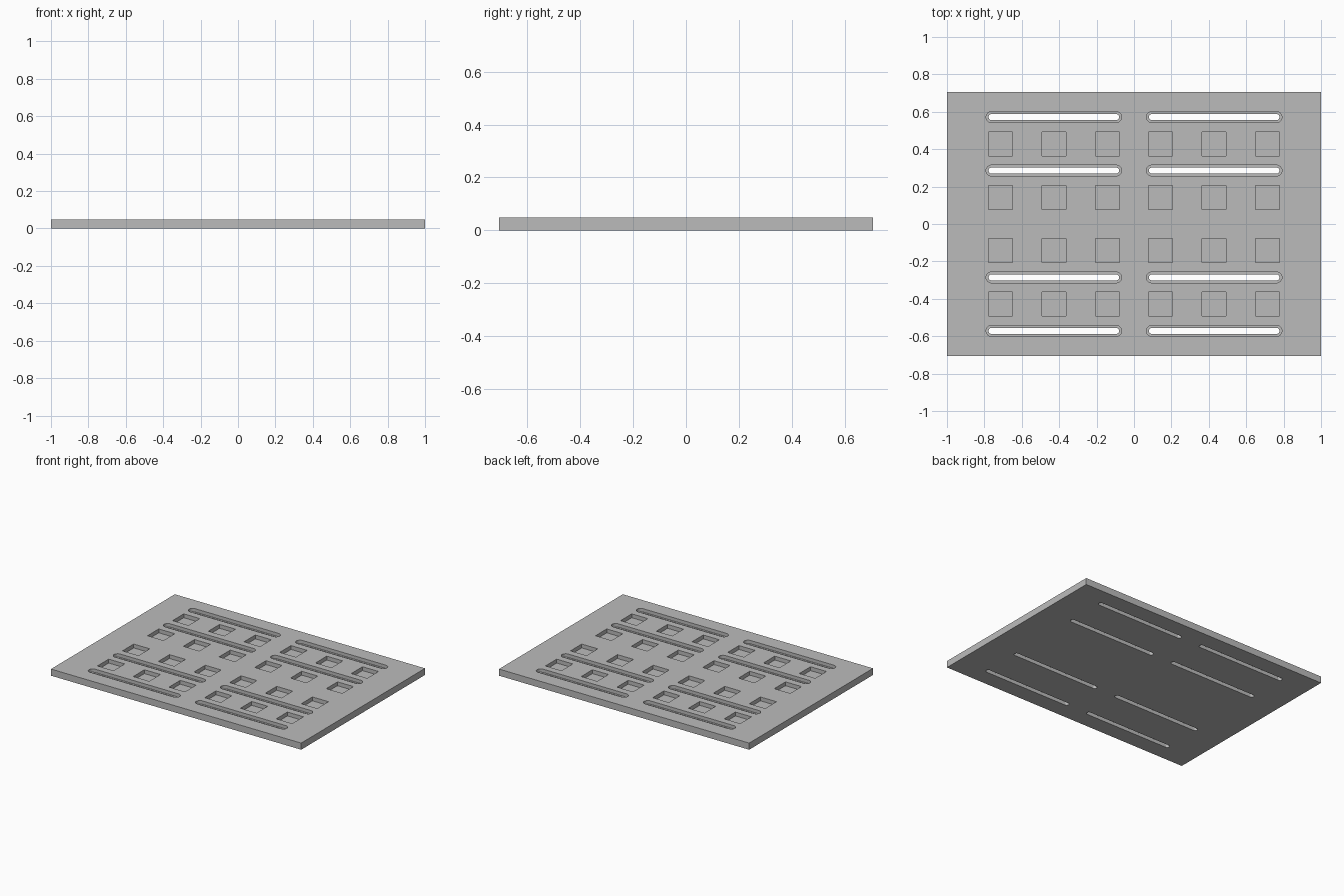
import bpy
import bmesh
from math import cos, sin, pi

if "Cube" in bpy.data.objects:
    bpy.data.objects.remove(bpy.data.objects["Cube"], do_unlink=True)

LENGTH, WIDTH, THICK = 2.0, 1.414, 0.048
PITCH = 1 / 7            # half the spacing of the hole pattern
POCKET = 0.128           # side of a square pocket
POCKET_FLOOR = 0.02
SLOT_HALF = 1 / 3        # slot centre to the centre of its round end
LEDGE_Z = 0.024
SIDES = (-1, 1)

grey = bpy.data.materials.new("plain grey")
grey.use_nodes = True
grey.diffuse_color = (0.5, 0.5, 0.5, 1)
grey.node_tree.nodes["Principled BSDF"].inputs["Base Color"].default_value = (0.5, 0.5, 0.5, 1)


def rectangle(w, d):
    return [(sx * w / 2, sy * d / 2) for sx, sy in ((-1, -1), (1, -1), (1, 1), (-1, 1))]


def stadium(half, radius, steps=12):
    points = []
    for side, start in ((1, -pi / 2), (-1, pi / 2)):
        for i in range(steps + 1):
            a = start + pi * i / steps
            points.append((side * half + radius * cos(a), radius * sin(a)))
    return points


def prisms(name, outline, centres, bottom, top):
    """One object holding an upright prism of the outline at every centre."""
    bm = bmesh.new()
    for cx, cy in centres:
        face = bm.faces.new([bm.verts.new((cx + x, cy + y, bottom)) for x, y in outline])
        up = bmesh.ops.extrude_face_region(bm, geom=[face])["geom"]
        bmesh.ops.translate(bm, vec=(0, 0, top - bottom),
                            verts=[v for v in up if isinstance(v, bmesh.types.BMVert)])
    bmesh.ops.recalc_face_normals(bm, faces=bm.faces)
    mesh = bpy.data.meshes.new(name)
    bm.to_mesh(mesh)
    bm.free()
    mesh.materials.append(grey)
    obj = bpy.data.objects.new(name, mesh)
    bpy.context.collection.objects.link(obj)
    return obj


# Solid plate
plate = prisms("plate", rectangle(LENGTH, WIDTH), [(0, 0)], 0, THICK)

# Positions of the pockets and slots, mirrored about both axes
pocket_spots = [(sx * i * PITCH, sy * j * PITCH)
                for sx in SIDES for sy in SIDES for i in (1, 3, 5) for j in (1, 3)]
slot_spots = [(sx * 3 * PITCH, sy * j * PITCH)
              for sx in SIDES for sy in SIDES for j in (2, 4)]

# Blind square pockets, wide slot recesses and the narrow slots through the plate
above = THICK + 0.05
cutters = [
    prisms("pocket_cutter", rectangle(POCKET, POCKET), pocket_spots, POCKET_FLOOR, above),
    prisms("recess_cutter", stadium(SLOT_HALF, 0.029), slot_spots, LEDGE_Z, above),
    prisms("slot_cutter", stadium(SLOT_HALF, 0.016), slot_spots, -0.05, above),
]
for cutter in cutters:
    cutter.hide_render = True
    cut = plate.modifiers.new(cutter.name, 'BOOLEAN')
    cut.operation = 'DIFFERENCE'
    cut.solver = 'EXACT'
    cut.object = cutter

# Bake the cuts into the plate and drop the cutters
bpy.context.view_layer.update()
graph = bpy.context.evaluated_depsgraph_get()
plate.data = bpy.data.meshes.new_from_object(plate.evaluated_get(graph))
plate.data.name = "plate"
plate.modifiers.clear()
for cutter in cutters:
    bpy.data.objects.remove(cutter, do_unlink=True)
